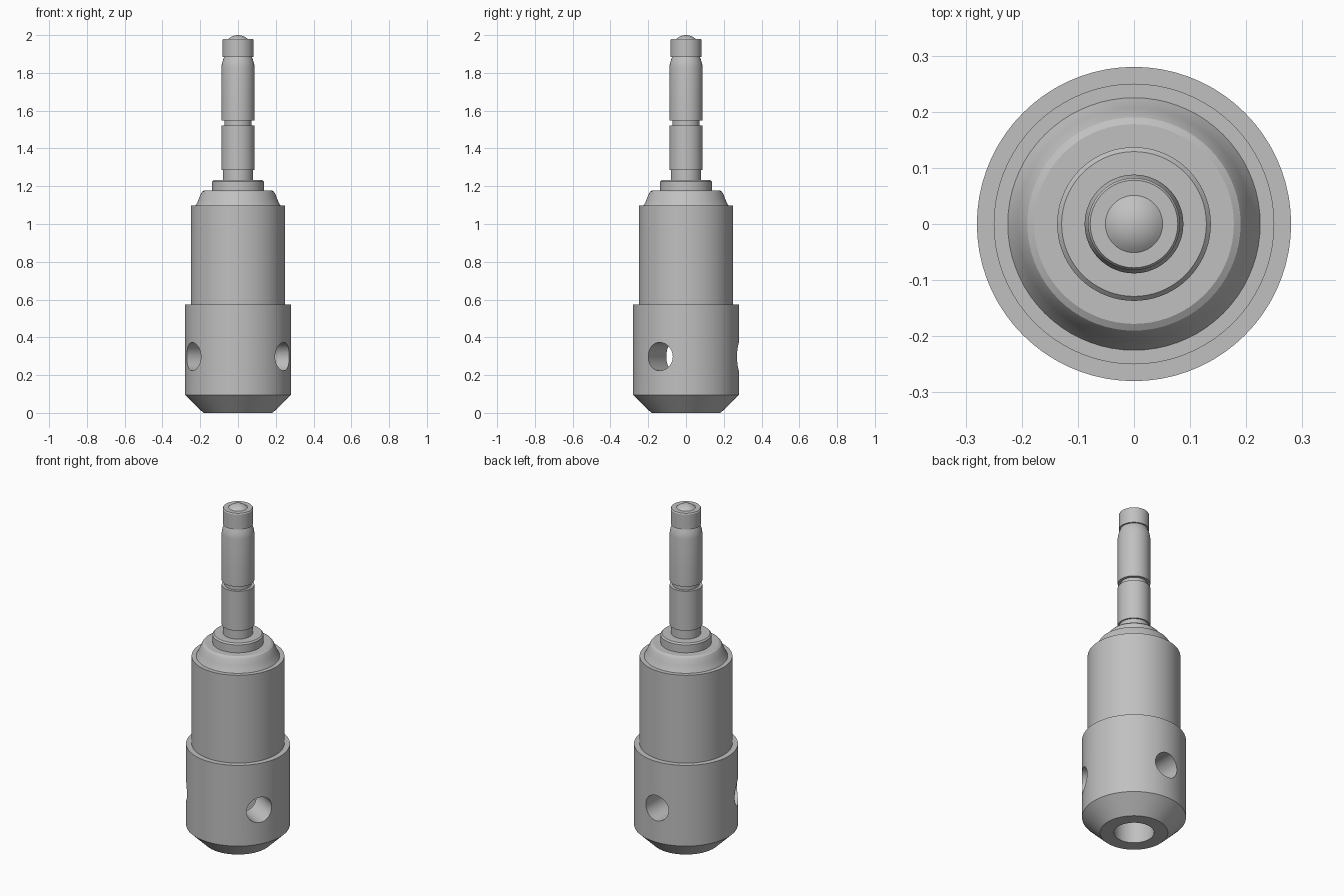
import bpy, bmesh, math
from mathutils import Matrix

if "Cube" in bpy.data.objects:
    bpy.data.objects.remove(bpy.data.objects["Cube"])

steel = bpy.data.materials.new("grey steel")
steel.diffuse_color = (0.53, 0.53, 0.53, 1)
steel.use_nodes = True
steel.node_tree.nodes["Principled BSDF"].inputs["Base Color"].default_value = steel.diffuse_color


def finish(ob, angle=22):
    bpy.ops.object.select_all(action='DESELECT')
    ob.select_set(True)
    bpy.context.view_layer.objects.active = ob
    bpy.ops.object.shade_smooth_by_angle(angle=math.radians(angle))


def add_object(name, bm):
    bmesh.ops.recalc_face_normals(bm, faces=bm.faces)
    me = bpy.data.meshes.new(name)
    bm.to_mesh(me)
    bm.free()
    me.materials.append(steel)
    ob = bpy.data.objects.new(name, me)
    bpy.context.collection.objects.link(ob)
    return ob


def lathe(name, profile, sides=72):
    """Spin a (radius, height) profile that starts and ends on the axis."""
    bm = bmesh.new()
    vs = [bm.verts.new((r, 0, z)) for r, z in profile]
    es = [bm.edges.new(p) for p in zip(vs, vs[1:])]
    bmesh.ops.spin(bm, geom=vs + es, cent=(0, 0, 0), axis=(0, 0, 1),
                   angle=2 * math.pi, steps=sides, use_merge=False)
    bmesh.ops.remove_doubles(bm, verts=bm.verts, dist=1e-5)
    return add_object(name, bm)


# Lower collar with tapered nose and blind bore
collar = lathe("collar", [(0, 0.52), (0.108, 0.52), (0.108, 0), (0.183, 0),
                          (0.28, 0.095), (0.28, 0.575), (0, 0.575)])

# Three radial set-screw holes, 120 degrees apart
for deg in (90, 210, 330):
    bm = bmesh.new()
    m = (Matrix.Rotation(math.radians(deg), 4, 'Z') @ Matrix.Translation((0.22, 0, 0.298))
         @ Matrix.Rotation(math.pi / 2, 4, 'Y'))
    bmesh.ops.create_cone(bm, cap_ends=True, segments=40, radius1=0.075,
                          radius2=0.075, depth=0.34, matrix=m)
    cutter = add_object("hole_cutter", bm)
    cutter.hide_render = True
    mod = collar.modifiers.new("hole", 'BOOLEAN')
    mod.object = cutter
    mod.solver = 'EXACT'
    bpy.context.view_layer.objects.active = collar
    bpy.ops.object.modifier_apply(modifier=mod.name)
    bpy.data.objects.remove(cutter)
finish(collar)

# Main sleeve with concave shoulder
finish(lathe("sleeve", [(0, 0.575), (0.25, 0.575), (0.25, 1.097), (0.225, 1.097),
                        (0.216, 1.113), (0.207, 1.135), (0.197, 1.16),
                        (0.19, 1.171), (0.178, 1.178), (0, 1.178)]))

# Stepped flange below the shank
finish(lathe("flange", [(0, 1.178), (0.137, 1.178), (0.137, 1.225),
                        (0.129, 1.233), (0, 1.233)]))

# Grooved shank with necked tip
finish(lathe("shank", [(0, 1.233), (0.08, 1.233), (0.08, 1.286), (0.088, 1.286),
                       (0.088, 1.521), (0.072, 1.521), (0.072, 1.548), (0.088, 1.548),
                       (0.088, 1.83), (0.085, 1.85), (0.079, 1.87), (0.073, 1.885),
                       (0.082, 1.885), (0.082, 1.974), (0.078, 1.98), (0, 1.98)], 64))

# Domed ball seated in the tip
cap_r, cap_h = 0.051, 0.02
R = (cap_r ** 2 + cap_h ** 2) / (2 * cap_h)
a0 = math.asin(cap_r / R)
dome = [(0, 1.98)] + [(R * math.sin(a0 * i / 6), 2 - R + R * math.cos(a0 * i / 6))
                      for i in range(6, 0, -1)] + [(0, 2)]
finish(lathe("tip_ball", dome, 48))
